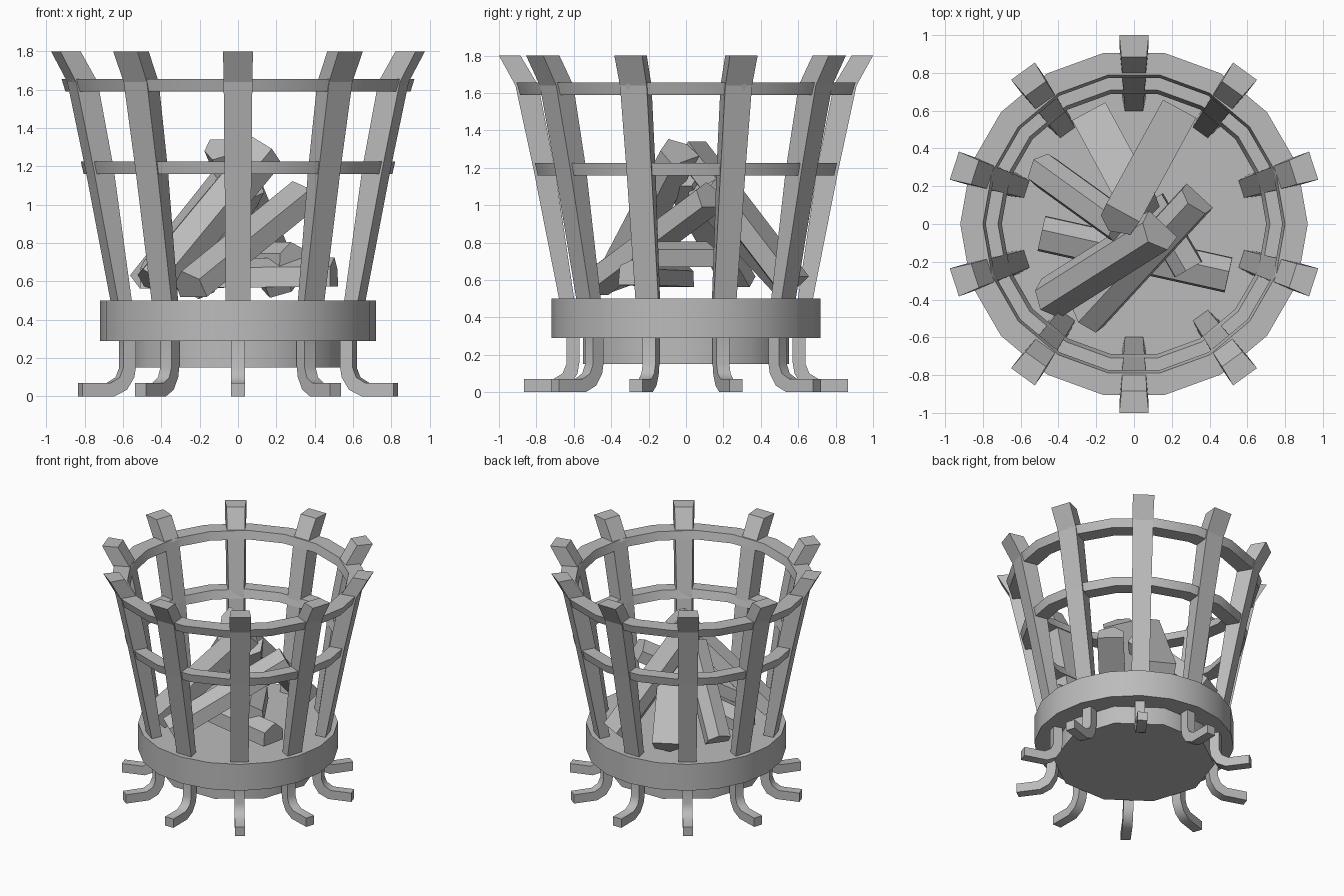
import bpy, bmesh, math
from mathutils import Vector, Matrix

if "Cube" in bpy.data.objects:
    bpy.data.objects.remove(bpy.data.objects["Cube"])

GREY = (0.5, 0.5, 0.5, 1)
grey = bpy.data.materials.new("plain_grey")
grey.use_nodes = True
grey.diffuse_color = GREY
grey.node_tree.nodes["Principled BSDF"].inputs["Base Color"].default_value = GREY


def finish(bm, name, smooth=0):
    """Turn a bmesh into a named object, optionally smooth shaded."""
    bmesh.ops.recalc_face_normals(bm, faces=bm.faces)
    mesh = bpy.data.meshes.new(name)
    bm.to_mesh(mesh)
    bm.free()
    mesh.materials.append(grey)
    obj = bpy.data.objects.new(name, mesh)
    bpy.context.collection.objects.link(obj)
    if smooth:
        bpy.ops.object.select_all(action="DESELECT")
        obj.select_set(True)
        bpy.context.view_layer.objects.active = obj
        bpy.ops.object.shade_smooth_by_angle(angle=math.radians(smooth))
    return obj


def loft(bm, sections, closed=False):
    """Skin a list of equal cross-sections; cap the ends unless closed."""
    loops = [[bm.verts.new(p) for p in s] for s in sections]
    n = len(loops[0])
    pairs = list(zip(loops, loops[1:]))
    if closed:
        pairs.append((loops[-1], loops[0]))
    else:
        bm.faces.new(loops[0])
        bm.faces.new(loops[-1])
    for a, b in pairs:
        for i in range(n):
            j = (i + 1) % n
            bm.faces.new((a[i], a[j], b[j], b[i]))


def drum(name, radius, z0, z1, sides, turn):
    bm = bmesh.new()
    spin = Matrix.Rotation(turn, 4, "Z")
    bmesh.ops.create_cone(bm, cap_ends=True, segments=sides, radius1=radius,
                          radius2=radius, depth=z1 - z0,
                          matrix=Matrix.Translation((0, 0, (z0 + z1) / 2)) @ spin)
    finish(bm, name, 40)


def hoop(name, profile, sides=18):
    bm = bmesh.new()
    sections = []
    for k in range(sides):
        a = math.tau * k / sides
        sections.append([(r * math.cos(a), r * math.sin(a), z) for r, z in profile])
    loft(bm, sections, closed=True)
    finish(bm, name, 30)


# Fire bowl: wide rim and smaller ash pan below
drum("bowl_rim", 0.72, 0.29, 0.5, 20, 0)
drum("ash_pan", 0.58, 0.15, 0.3, 10, math.pi / 2)

# Hoops around the basket
hoop("upper_hoop", [(0.90, 1.59), (0.92, 1.655), (0.80, 1.655), (0.785, 1.59)])
hoop("lower_hoop", [(0.805, 1.16), (0.82, 1.225), (0.72, 1.225), (0.70, 1.16)])

# Upright bars: height, inner and outer radius, inner and outer half width
BAR = [(0.48, 0.595, 0.675, 0.048, 0.064), (1.19, 0.70, 0.815, 0.056, 0.070),
       (1.64, 0.79, 0.912, 0.063, 0.075), (1.80, 0.885, 1.0, 0.067, 0.078)]
# Side profile of a foot: radius, height
FOOT = [(0.64, 0.30), (0.64, 0.15), (0.66, 0.10), (0.71, 0.07), (0.865, 0.07),
        (0.865, 0), (0.69, 0), (0.62, 0.035), (0.58, 0.10), (0.57, 0.16), (0.57, 0.30)]

for k in range(10):
    spin = Matrix.Rotation(math.tau * k / 10 - math.pi / 2, 4, "Z")
    bm = bmesh.new()
    loft(bm, [[(ri, -wi, z), (ro, -wo, z), (ro, wo, z), (ri, wi, z)]
              for z, ri, ro, wi, wo in BAR])
    bm.transform(spin)
    finish(bm, f"upright_bar_{k + 1}")

    bm = bmesh.new()
    loft(bm, [[(r, w, z) for r, z in FOOT] for w in (-0.036, 0.036)])
    bm.transform(spin)
    finish(bm, f"foot_{k + 1}", 40)

# Split logs: start, end, width, roll in degrees
SECTION = [(-0.5, -0.3), (0.5, -0.3), (0.48, 0.15), (0.1, 0.5), (-0.45, 0.25)]
LOGS = [
    ((-0.49, 0.29, 0.60), (-0.06, -0.02, 1.14), 0.18, 0),
    ((-0.22, 0.56, 0.58), (0.04, 0.08, 1.10), 0.20, 180),
    ((0.22, 0.57, 0.58), (-0.08, 0.02, 1.30), 0.20, 180),
    ((-0.44, -0.40, 0.59), (0.13, -0.04, 1.28), 0.21, 20),
    ((-0.25, -0.50, 0.57), (0.33, 0.13, 1.04), 0.19, 0),
    ((-0.49, -0.05, 0.62), (0.50, -0.27, 0.63), 0.19, 0),
    ((0.29, -0.24, 0.72), (0.08, 0.12, 0.72), 0.17, 0),
]
for k, (start, end, width, roll) in enumerate(LOGS):
    start, end = Vector(start), Vector(end)
    turn = (end - start).to_track_quat("Z", "Y").to_matrix().to_4x4()
    place = Matrix.Translation(start) @ turn @ Matrix.Rotation(math.radians(roll), 4, "Z")
    bm = bmesh.new()
    length = (end - start).length
    loft(bm, [[(x * width, y * width, z) for x, y in SECTION] for z in (0, length)])
    bm.transform(place)
    finish(bm, f"log_{k + 1}")
